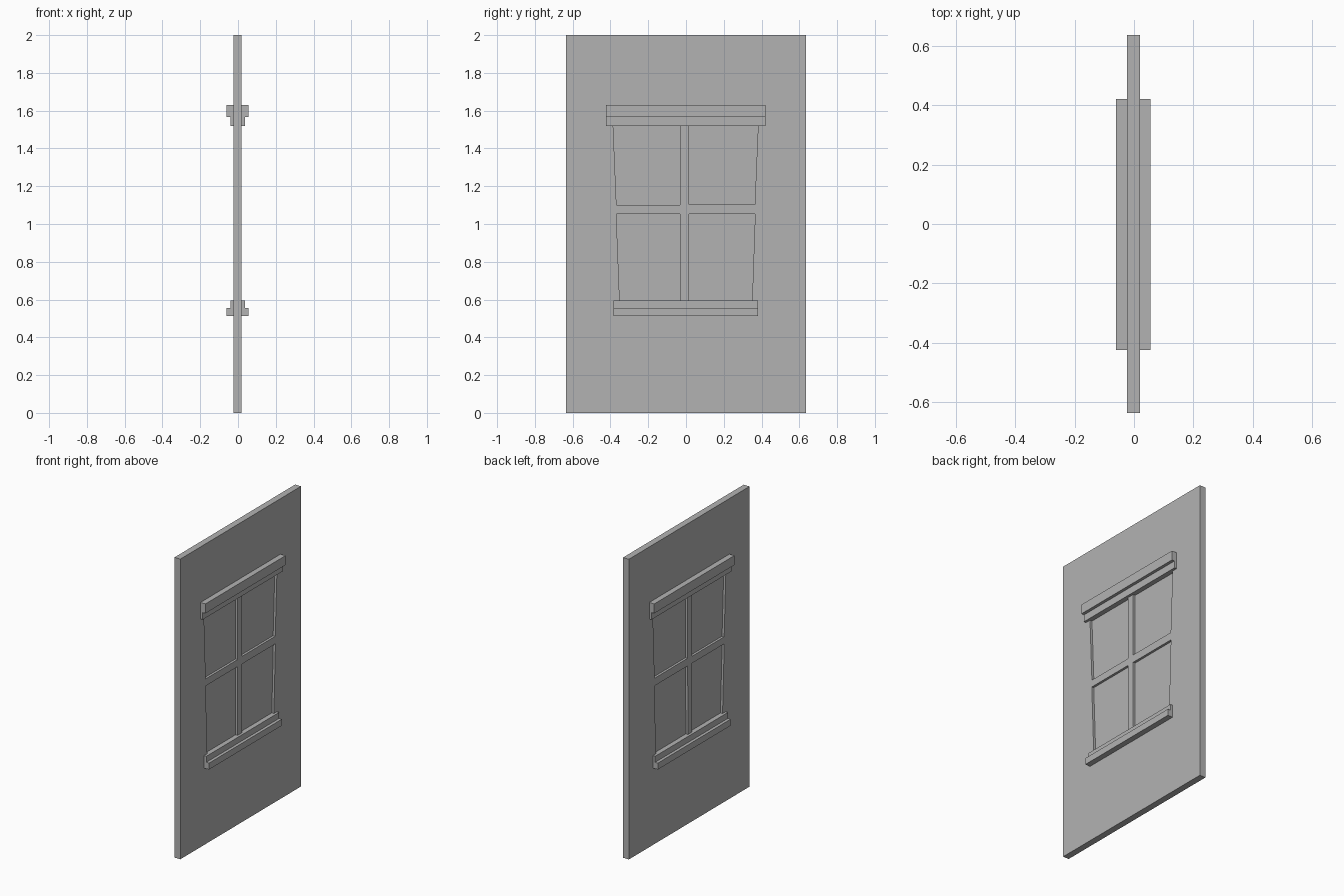
import bpy
import bmesh

cube = bpy.data.objects.get("Cube")
if cube:
    bpy.data.objects.remove(cube, do_unlink=True)

grey = bpy.data.materials.new("plain grey")
grey.use_nodes = True
GREY = (0.45, 0.45, 0.45, 1)
grey.diffuse_color = GREY
grey.node_tree.nodes["Principled BSDF"].inputs["Base Color"].default_value = GREY

MID = -0.002        # middle of the wall thickness
HALF = 0.0215       # half the wall thickness
PANE = 0.006        # half the thickness left at the panes


def prism(bm, base, shift):
    """Closed solid from a flat outline swept by a vector."""
    a = [bm.verts.new(p) for p in base]
    b = [bm.verts.new([p[i] + shift[i] for i in range(3)]) for p in base]
    bm.faces.new(a)
    bm.faces.new(b[::-1])
    for i in range(len(a)):
        j = (i + 1) % len(a)
        bm.faces.new((a[j], a[i], b[i], b[j]))


def finish(bm, name):
    bmesh.ops.recalc_face_normals(bm, faces=bm.faces)
    mesh = bpy.data.meshes.new(name)
    bm.to_mesh(mesh)
    bm.free()
    mesh.materials.append(grey)
    obj = bpy.data.objects.new(name, mesh)
    bpy.context.collection.objects.link(obj)
    return obj


def stepped_bar(name, wide, narrow, y0, y1):
    """Bar through the wall with a T-shaped section: wide and narrow are (half width, z)."""
    (w, zw), (n, zn), zs = wide, narrow[:2], narrow[2]
    half = [(w, zw), (w, zs), (n, zs), (n, zn)]
    section = [(MID + x, y0, z) for x, z in half]
    section += [(MID - x, y0, z) for x, z in reversed(half)]
    bm = bmesh.new()
    prism(bm, section, (0, y1 - y0, 0))
    return finish(bm, name)


# Wall slab
bm = bmesh.new()
prism(bm, [(MID - HALF, y, z) for y, z in
           ((-0.635, 0), (0.635, 0), (0.635, 2), (-0.635, 2))], (2 * HALF, 0, 0))
wall = finish(bm, "wall_panel")

# Tapered pane recesses on both sides: (bottom y pair, bottom z, top y pair, top z)
panes = [
    ((-0.351, -0.031), 0.59, (-0.369, -0.031), 1.053),
    ((0.013, 0.350), 0.59, (0.016, 0.366), 1.053),
    ((-0.368, -0.031), 1.10, (-0.386, -0.031), 1.53),
    ((0.016, 0.364), 1.104, (0.016, 0.382), 1.53),
]
bm = bmesh.new()
for (b0, b1), zb, (t0, t1), zt in panes:
    for side in (-1, 1):
        x = MID + side * PANE
        prism(bm, [(x, b0, zb), (x, b1, zb), (x, t1, zt), (x, t0, zt)],
              (side * 0.05, 0, 0))
cutter = finish(bm, "pane_cutter")
cutter.hide_render = True

cut = wall.modifiers.new("pane recesses", "BOOLEAN")
cut.operation = "DIFFERENCE"
cut.solver = "EXACT"
cut.object = cutter
bpy.context.view_layer.objects.active = wall
bpy.ops.object.modifier_apply(modifier=cut.name)
bpy.data.objects.remove(cutter, do_unlink=True)

# Lintel above and sill below, standing out on both faces of the wall
stepped_bar("lintel", (0.058, 1.63), (0.038, 1.52, 1.567), -0.423, 0.42)
stepped_bar("sill", (0.058, 0.512), (0.038, 0.595, 0.555), -0.385, 0.382)
